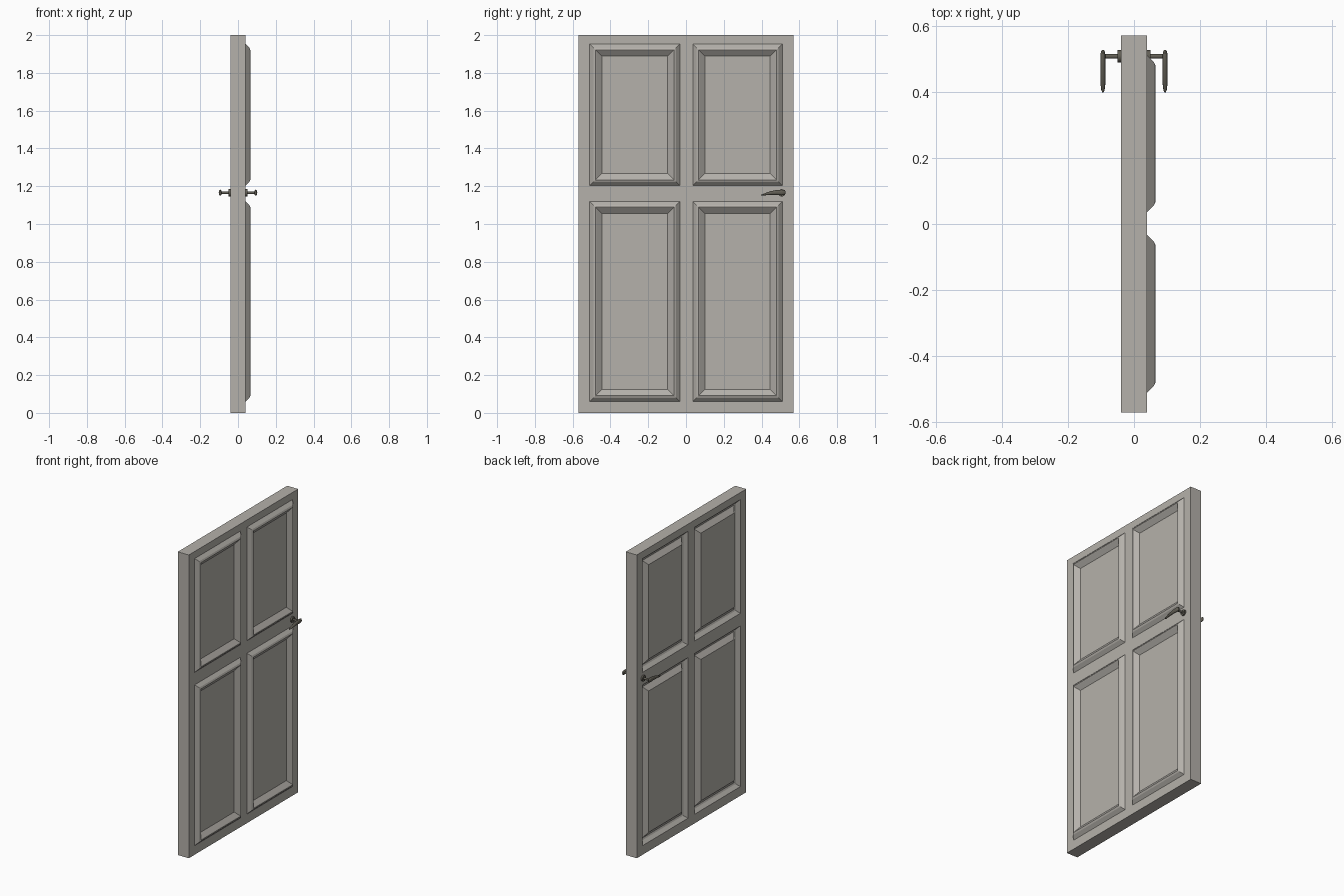
import bpy, bmesh, math
from mathutils import Matrix, Vector

if "Cube" in bpy.data.objects:
    bpy.data.objects.remove(bpy.data.objects["Cube"])


def material(name, rgb):
    m = bpy.data.materials.new(name)
    m.diffuse_color = (*rgb, 1)
    m.use_nodes = True
    m.node_tree.nodes["Principled BSDF"].inputs["Base Color"].default_value = m.diffuse_color
    return m


door_paint = material("warm_grey_paint", (0.46, 0.44, 0.405))
metal = material("dark_bronze", (0.12, 0.112, 0.09))


def finish(bm, name, mat, smooth=False):
    bmesh.ops.remove_doubles(bm, verts=bm.verts, dist=1e-5)
    bmesh.ops.recalc_face_normals(bm, faces=bm.faces)
    me = bpy.data.meshes.new(name)
    bm.to_mesh(me)
    bm.free()
    me.materials.append(mat)
    ob = bpy.data.objects.new(name, me)
    bpy.context.collection.objects.link(ob)
    if smooth:
        bpy.ops.object.select_all(action='DESELECT')
        ob.select_set(True)
        bpy.context.view_layer.objects.active = ob
        bpy.ops.object.shade_smooth_by_angle(angle=math.radians(40))
    return ob


# Door leaf: grid of stiles, rails and four panels; the moulding is raised
# on the +x side and sunk by the same amount on the -x side
T = 0.04
ys = [-0.57, -0.51, -0.033, 0.036, 0.51, 0.57]
zs = [0, 0.06, 1.12, 1.203, 1.953, 2.0]
moulding = [(0, 0), (0.02, 0.02), (0.031, 0.025), (0.036, 0.022), (0.064, 0)]
bm = bmesh.new()


def rect(y0, y1, z0, z1, x):
    return [Vector((x, y0, z0)), Vector((x, y1, z0)),
            Vector((x, y1, z1)), Vector((x, y0, z1))]


def face(points):
    bm.faces.new([bm.verts.new(p) for p in points])


for x in (-T, T):
    for i in range(5):
        for j in range(5):
            y0, y1, z0, z1 = ys[i], ys[i + 1], zs[j], zs[j + 1]
            if i in (1, 3) and j in (1, 3):
                loops = [rect(y0 + d, y1 - d, z0 + d, z1 - d, x + h)
                         for d, h in moulding]
                for a, b in zip(loops, loops[1:]):
                    for k in range(4):
                        n = (k + 1) % 4
                        face([a[k], a[n], b[n], b[k]])
                face(loops[-1])
            else:
                face(rect(y0, y1, z0, z1, x))
# Door edges
for i in range(5):
    for z in (zs[0], zs[-1]):
        face([(-T, ys[i], z), (T, ys[i], z), (T, ys[i + 1], z), (-T, ys[i + 1], z)])
    for y in (ys[0], ys[-1]):
        face([(-T, y, zs[i]), (T, y, zs[i]), (T, y, zs[i + 1]), (-T, y, zs[i + 1])])
finish(bm, "door_leaf", door_paint)

# Handles, one on each side
HY, HZ = 0.507, 1.165


def rod(name, x0, x1, r):
    b = bmesh.new()
    m = Matrix.Translation(((x0 + x1) / 2, HY, HZ)) @ Matrix.Rotation(math.pi / 2, 4, 'Y')
    bmesh.ops.create_cone(b, cap_ends=True, segments=24, radius1=r, radius2=r,
                          depth=abs(x1 - x0), matrix=m)
    finish(b, name, metal, True)


# Lever sections: y, centre z, half height, half width
lever = [(0.526, 1.168, 0.007, 0.003), (0.522, 1.167, 0.013, 0.006),
         (0.507, 1.167, 0.015, 0.008), (0.48, 1.167, 0.013, 0.008),
         (0.45, 1.164, 0.010, 0.008), (0.42, 1.158, 0.006, 0.007),
         (0.405, 1.154, 0.004, 0.005), (0.398, 1.153, 0.002, 0.002)]
for side, s in (("right", 1), ("left", -1)):
    rod(side + "_rose_plate", s * 0.038, s * 0.05, 0.019)
    rod(side + "_handle_shaft", s * 0.04, s * 0.092, 0.007)
    b = bmesh.new()
    rings = []
    for y, zc, hz, hx in lever:
        rings.append([b.verts.new((s * 0.094 + hx * math.cos(a), y, zc + hz * math.sin(a)))
                      for a in (2 * math.pi * k / 16 for k in range(16))])
    for p, q in zip(rings, rings[1:]):
        for k in range(16):
            n = (k + 1) % 16
            b.faces.new((p[k], p[n], q[n], q[k]))
    b.faces.new(rings[0])
    b.faces.new(rings[-1])
    finish(b, side + "_lever", metal, True)
